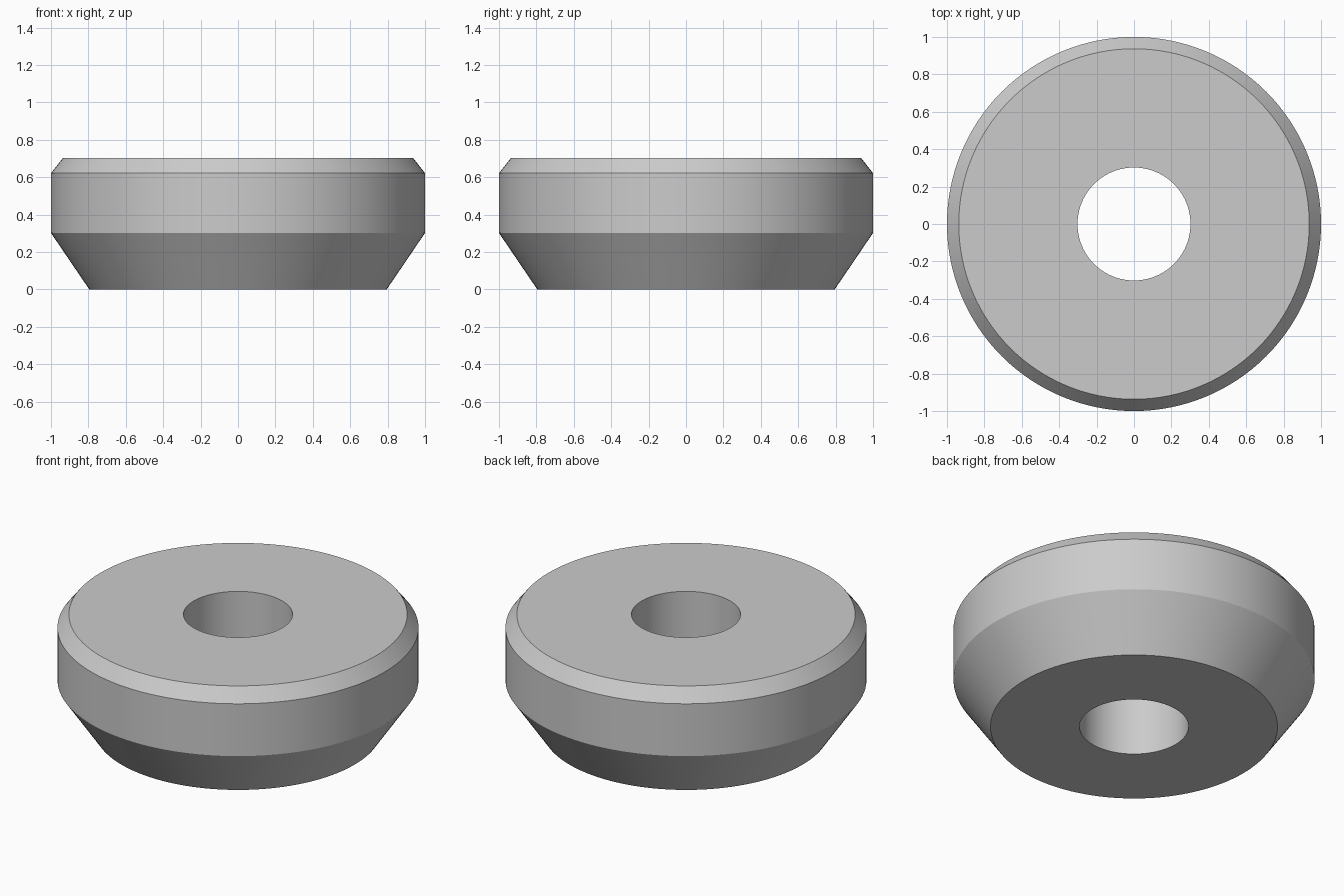
import bpy
import bmesh
import math
from mathutils import Vector

cube = bpy.data.objects.get("Cube")
if cube:
    bpy.data.objects.remove(cube, do_unlink=True)

SEGMENTS = 128

# Plain grey material
grey = bpy.data.materials.new("plain_grey")
grey.use_nodes = True
colour = (0.6, 0.6, 0.6, 1)
grey.diffuse_color = colour
grey.node_tree.nodes["Principled BSDF"].inputs["Base Color"].default_value = colour

# Closed cross-section (radius, height): bore, base, lower taper, rim, top chamfer
profile = [(0.302, 0), (0.795, 0), (1, 0.302), (1, 0.622), (0.937, 0.702), (0.302, 0.702)]

# Revolve the cross-section into a ring
bm = bmesh.new()
verts = [bm.verts.new((r, 0, z)) for r, z in profile]
edges = [bm.edges.new((a, b)) for a, b in zip(verts, verts[1:] + verts[:1])]
bmesh.ops.spin(bm, geom=verts + edges, cent=Vector(), axis=(0, 0, 1),
               angle=math.tau, steps=SEGMENTS)
bmesh.ops.remove_doubles(bm, verts=bm.verts[:], dist=0.0001)
bmesh.ops.recalc_face_normals(bm, faces=bm.faces[:])

mesh = bpy.data.meshes.new("chamfered_ring")
bm.to_mesh(mesh)
bm.free()
mesh.materials.append(grey)
ring = bpy.data.objects.new("chamfered_ring", mesh)
bpy.context.collection.objects.link(ring)

# Smooth round walls, crisp chamfer edges
bpy.ops.object.select_all(action="DESELECT")
ring.select_set(True)
bpy.context.view_layer.objects.active = ring
bpy.ops.object.shade_smooth_by_angle(angle=math.radians(20))
